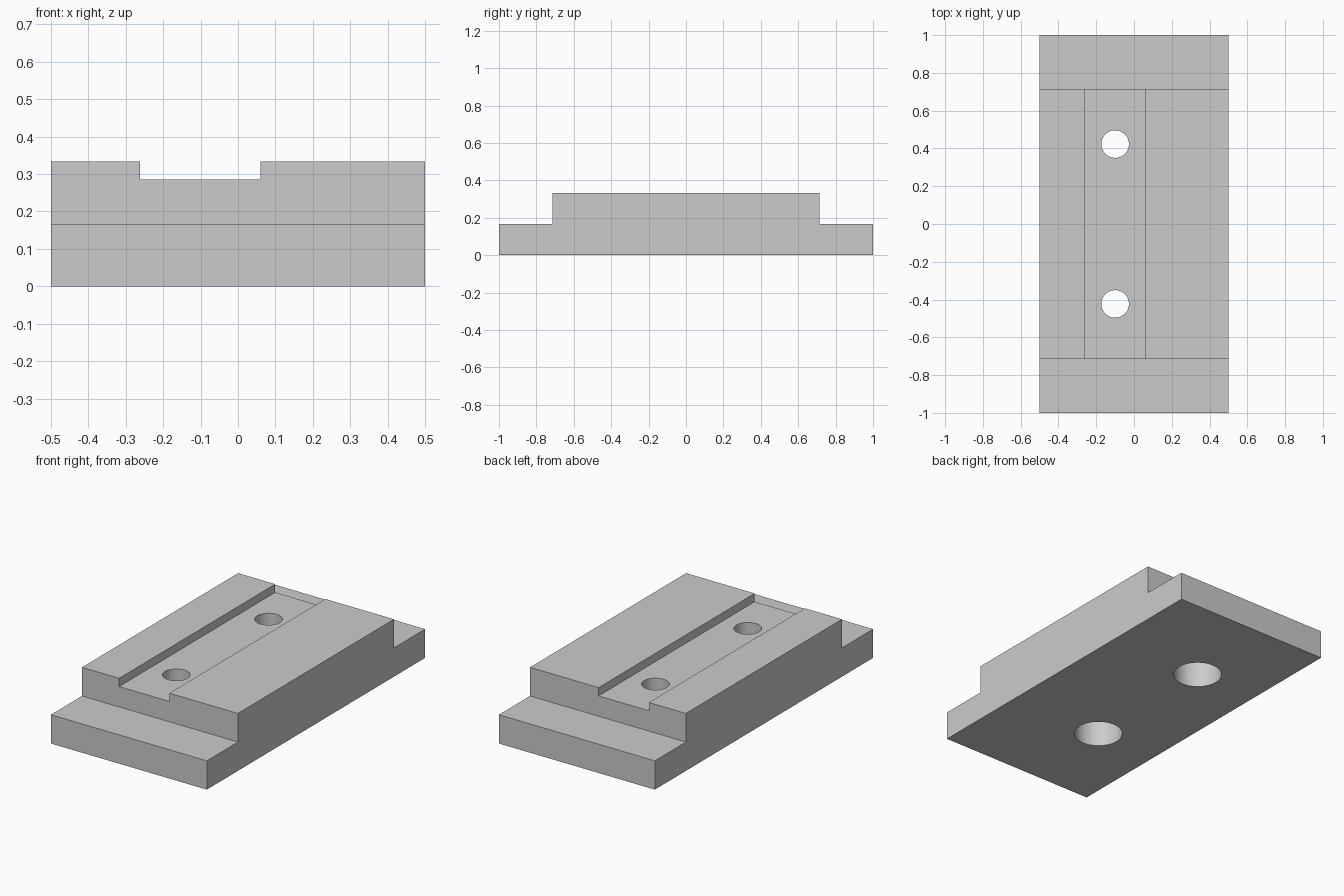
import bpy
import bmesh

cube = bpy.data.objects.get("Cube")
if cube:
    bpy.data.objects.remove(cube, do_unlink=True)

HEIGHT, STEP, GROOVE_FLOOR = 0.333, 0.167, 0.285
HALF_WIDTH, RAISED_END = 0.5, 0.715

grey = bpy.data.materials.new("light grey")
grey.use_nodes = True
grey.diffuse_color = (0.6, 0.6, 0.6, 1)
grey.node_tree.nodes["Principled BSDF"].inputs["Base Color"].default_value = (0.6, 0.6, 0.6, 1)


def stepped_block(name):
    """Extrude the stepped side profile across the width."""
    half = [(1, 0), (1, STEP), (RAISED_END, STEP), (RAISED_END, HEIGHT)]
    profile = half + [(-y, z) for y, z in reversed(half)]
    bm = bmesh.new()
    face = bm.faces.new([bm.verts.new((-HALF_WIDTH, y, z)) for y, z in profile])
    extruded = bmesh.ops.extrude_face_region(bm, geom=[face])["geom"]
    verts = [g for g in extruded if isinstance(g, bmesh.types.BMVert)]
    bmesh.ops.translate(bm, verts=verts, vec=(2 * HALF_WIDTH, 0, 0))
    bmesh.ops.recalc_face_normals(bm, faces=bm.faces)
    mesh = bpy.data.meshes.new(name)
    bm.to_mesh(mesh)
    bm.free()
    obj = bpy.data.objects.new(name, mesh)
    bpy.context.collection.objects.link(obj)
    obj.data.materials.append(grey)
    return obj


def cut(body, cutter, name):
    """Subtract a cutter, then remove it."""
    cutter.name = name
    cutter.hide_render = True
    cutter.data.materials.append(grey)
    mod = body.modifiers.new(name, "BOOLEAN")
    mod.operation, mod.solver, mod.object = "DIFFERENCE", "EXACT", cutter
    bpy.ops.object.select_all(action="DESELECT")
    bpy.context.view_layer.objects.active = body
    body.select_set(True)
    bpy.ops.object.modifier_apply(modifier=name)
    bpy.data.objects.remove(cutter, do_unlink=True)


def cylinder(radius, y, bottom, top):
    bpy.ops.mesh.primitive_cylinder_add(vertices=64, radius=radius, depth=top - bottom,
                                        location=(-0.1, y, (bottom + top) / 2))
    return bpy.context.object


body = stepped_block("mounting_block")

# Long groove along the raised top
left, right = -0.262, 0.06
bpy.ops.mesh.primitive_cube_add(size=1, location=((left + right) / 2, 0, GROOVE_FLOOR + 0.1))
groove = bpy.context.object
groove.scale = (right - left, 2, 0.2)
bpy.context.view_layer.update()
cut(body, groove, "groove_cutter")

# Two screw holes, counterbored from below
for y in (-0.423, 0.423):
    cut(body, cylinder(0.073, y, -0.1, 0.5), "screw_hole_cutter")
    cut(body, cylinder(0.131, y, -0.1, 0.167), "counterbore_cutter")

bpy.ops.object.shade_smooth_by_angle()
